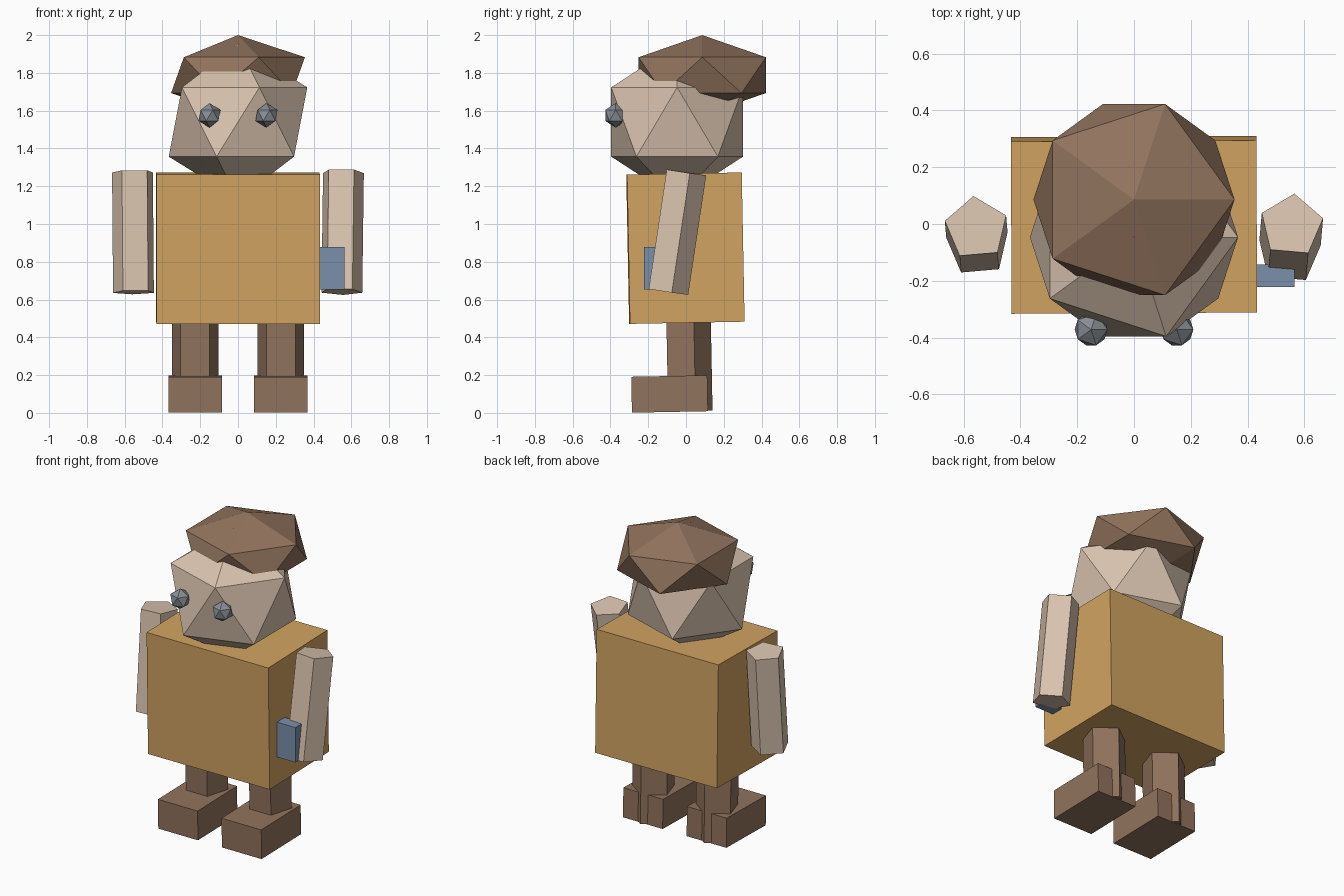
import bpy
from math import radians

cube = bpy.data.objects.get("Cube")
if cube:
    bpy.data.objects.remove(cube, do_unlink=True)


def material(name, rgb):
    mat = bpy.data.materials.new(name)
    mat.use_nodes = True
    colour = (*rgb, 1)
    mat.diffuse_color = colour
    for node in mat.node_tree.nodes:
        if node.type == "BSDF_PRINCIPLED":
            node.inputs["Base Color"].default_value = colour
    return mat


ochre = material("ochre", (0.64, 0.37, 0.12))
skin = material("pale skin", (0.70, 0.55, 0.43))
brown = material("brown", (0.285, 0.172, 0.11))
grey = material("eye grey", (0.25, 0.27, 0.30))
blue = material("dusty blue", (0.195, 0.275, 0.41))


def finish(name, mat, scale, tilt=0, turn=0):
    obj = bpy.context.object
    obj.name = obj.data.name = name
    obj.scale = scale
    obj.rotation_euler = (radians(tilt), 0, radians(turn))
    obj.data.materials.append(mat)
    return obj


def box(name, mat, centre, size, tilt=0, turn=0):
    bpy.ops.mesh.primitive_cube_add(size=1, location=centre)
    return finish(name, mat, size, tilt, turn)


def prism(name, mat, centre, radius, height, tilt=0, turn=0):
    bpy.ops.mesh.primitive_cylinder_add(vertices=5, radius=radius, depth=height, location=centre)
    return finish(name, mat, (1, 1, 1), tilt, turn)


def gem(name, mat, centre, scale):
    bpy.ops.mesh.primitive_ico_sphere_add(subdivisions=1, radius=1, location=centre)
    return finish(name, mat, scale)


LEAN = 1.1  # slight backward-rising lean of the body and legs

# Torso, head and hair
box("torso", ochre, (0, -0.003, 0.872), (0.865, 0.607, 0.79), LEAN, 0.3)
gem("head", skin, (0, -0.047, 1.54), (0.41, 0.41, 0.41))
gem("hair", brown, (0, 0.086, 1.788), (0.396, 0.396, 0.212))

# Paired parts
for side, s in (("left", 1), ("right", -1)):
    gem(side + "_eye", grey, (0.151 * s, -0.372, 1.575), (0.065, 0.065, 0.065))
    prism(side + "_leg", brown, (0.227 * s, 0.005, 0.3), 0.13, 0.58, LEAN)
    box(side + "_foot", brown, (0.227 * s, -0.087, 0.1), (0.283, 0.402, 0.19), LEAN)

# Arms swing forward by different amounts
prism("left_arm", skin, (0.551, -0.053, 0.958), 0.114, 0.64, -8.6, -5)
prism("right_arm", skin, (-0.553, -0.044, 0.957), 0.114, 0.64, -5.3, 5)

# Small block held beside the left hand
box("held_block", blue, (0.475, -0.182, 0.765), (0.18, 0.08, 0.225))
